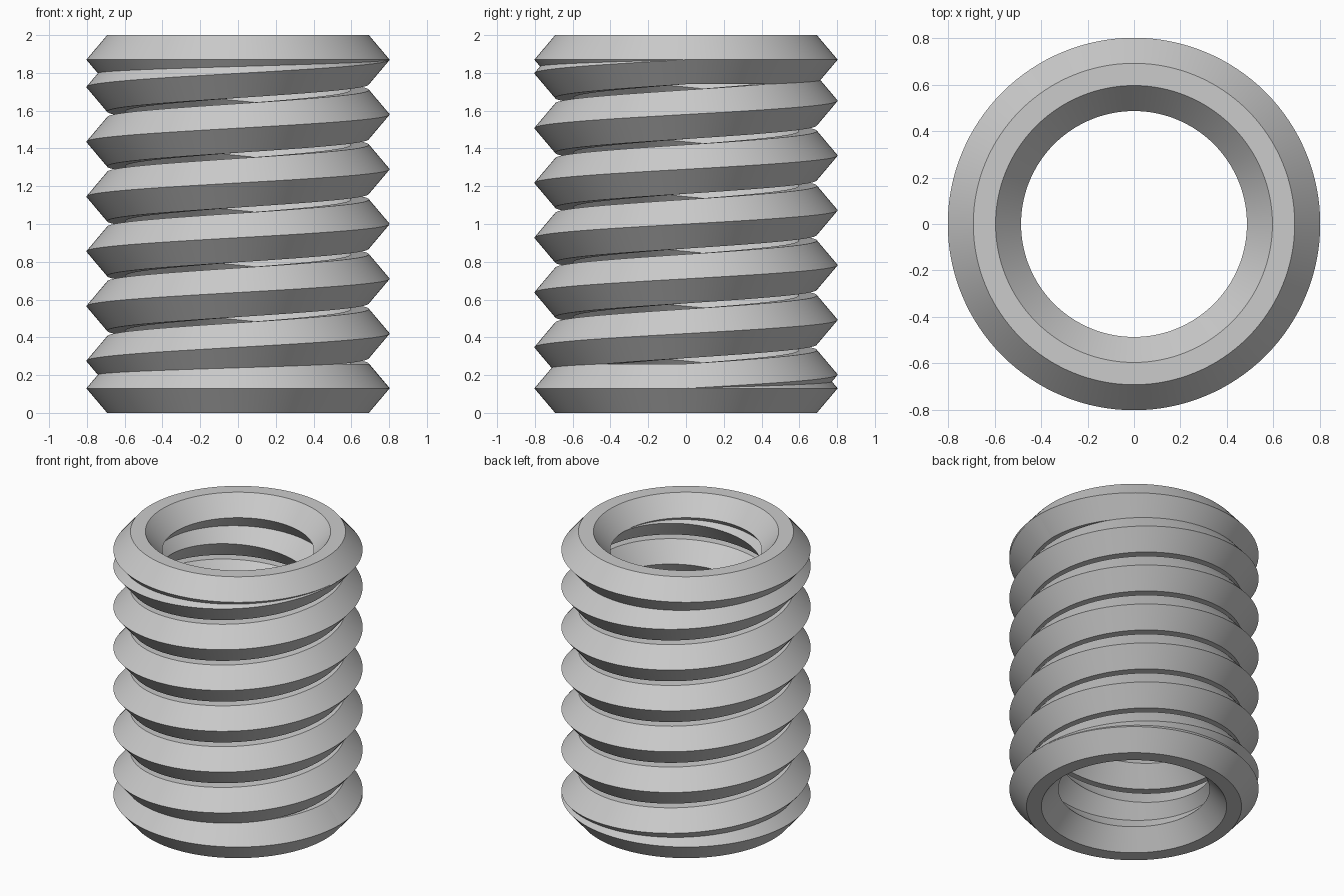
import bpy, bmesh, math

cube = bpy.data.objects.get("Cube")
if cube:
    bpy.data.objects.remove(cube)

HALF = 0.13      # half height of the wire section
HEIGHT = 2.0
TURNS = 6
STEPS = 128      # segments per turn
# Hexagonal wire section: (radius, height offset)
SECTION = [(0.693, -HALF), (0.803, 0), (0.693, HALF),
           (0.597, HALF), (0.487, 0), (0.597, -HALF)]

grey = bpy.data.materials.new("light grey")
grey.use_nodes = True
colour = (0.6, 0.6, 0.6, 1)
grey.diffuse_color = colour
grey.node_tree.nodes["Principled BSDF"].inputs["Base Color"].default_value = colour


def sweep(name, z_start, z_end, turns, closed):
    """Sweep the section about z, rising from z_start to z_end."""
    bm = bmesh.new()
    count = STEPS * turns
    rings = []
    for i in range(count if closed else count + 1):
        angle = math.tau * i / STEPS
        z = z_start + (z_end - z_start) * i / count
        rings.append([bm.verts.new((r * math.cos(angle), r * math.sin(angle), z + dz))
                      for r, dz in SECTION])
    pairs = list(zip(rings, rings[1:]))
    if closed:
        pairs.append((rings[-1], rings[0]))
    n = len(SECTION)
    for a, b in pairs:
        for j in range(n):
            k = (j + 1) % n
            bm.faces.new((a[j], b[j], b[k], a[k]))
    if not closed:
        bm.faces.new(rings[0])
        bm.faces.new(rings[-1])
    bmesh.ops.recalc_face_normals(bm, faces=bm.faces)
    mesh = bpy.data.meshes.new(name)
    bm.to_mesh(mesh)
    bm.free()
    mesh.materials.append(grey)
    obj = bpy.data.objects.new(name, mesh)
    bpy.context.collection.objects.link(obj)
    bpy.ops.object.select_all(action='DESELECT')
    obj.select_set(True)
    bpy.context.view_layer.objects.active = obj
    bpy.ops.object.shade_smooth_by_angle(angle=math.radians(25))


# Flat closed end rings joined by the rising coil
low, high = HALF, HEIGHT - HALF
sweep("bottom_ring", low, low, 1, True)
sweep("coil", low, high, TURNS, False)
sweep("top_ring", high, high, 1, True)
